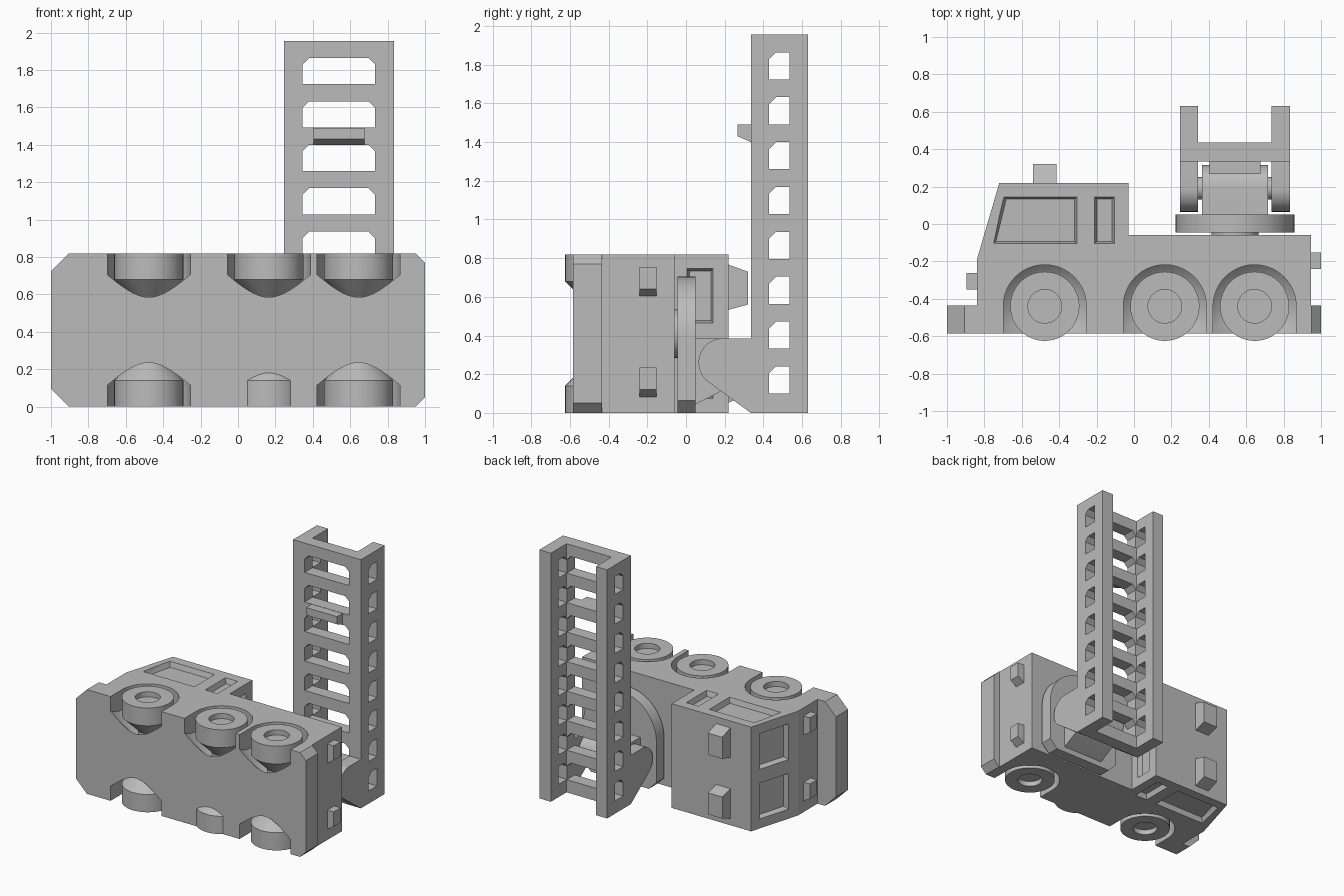
import bpy, bmesh, math
from mathutils import Vector

cube = bpy.data.objects.get("Cube")
if cube:
    bpy.data.objects.remove(cube, do_unlink=True)

grey = bpy.data.materials.new("plain grey")
grey.use_nodes = True
COLOUR = (0.5, 0.5, 0.5, 1)
grey.diffuse_color = COLOUR
grey.node_tree.nodes["Principled BSDF"].inputs["Base Color"].default_value = COLOUR

MID = 0.41        # centre of the vehicle's width
WIDTH = 2 * MID


def finish(name, bm, smooth=False):
    bmesh.ops.recalc_face_normals(bm, faces=bm.faces[:])
    mesh = bpy.data.meshes.new(name)
    bm.to_mesh(mesh)
    bm.free()
    mesh.materials.append(grey)
    obj = bpy.data.objects.new(name, mesh)
    bpy.context.collection.objects.link(obj)
    if smooth:
        activate(obj)
        bpy.ops.object.shade_smooth_by_angle(angle=math.radians(30))
    return obj


def activate(obj):
    bpy.ops.object.select_all(action='DESELECT')
    obj.select_set(True)
    bpy.context.view_layer.objects.active = obj


def add_prism(bm, pts, axis, a, b):
    """Extrude a 2D outline along x, y or z from a to b."""
    place = {'x': lambda p, t: (t, p[0], p[1]),
             'y': lambda p, t: (p[0], t, p[1]),
             'z': lambda p, t: (p[0], p[1], t)}[axis]
    low = [bm.verts.new(place(p, a)) for p in pts]
    high = [bm.verts.new(place(p, b)) for p in pts]
    bm.faces.new(low)
    bm.faces.new(high)
    for i in range(len(pts)):
        j = (i + 1) % len(pts)
        bm.faces.new((low[i], low[j], high[j], high[i]))


def prism(name, pts, axis, a, b, smooth=False):
    bm = bmesh.new()
    add_prism(bm, pts, axis, a, b)
    return finish(name, bm, smooth)


def arc(cx, cy, r, start, end, n=24):
    angles = [math.radians(start + (end - start) * i / n) for i in range(n + 1)]
    return [(cx + r * math.cos(t), cy + r * math.sin(t)) for t in angles]


def boolean(obj, cutter, operation='DIFFERENCE'):
    mod = obj.modifiers.new("cut", 'BOOLEAN')
    mod.operation, mod.solver, mod.object = operation, 'EXACT', cutter
    activate(obj)
    bpy.ops.object.modifier_apply(modifier=mod.name)
    bpy.data.objects.remove(cutter, do_unlink=True)


def lathe(name, profile, x, y, side, n=48):
    """Revolve (radius, distance from mid-plane) around the width axis."""
    bm = bmesh.new()
    rings = []
    for r, h in profile:
        z = MID + side * h
        if r == 0:
            rings.append([bm.verts.new((x, y, z))] * n)
        else:
            rings.append([bm.verts.new((px, py, z)) for px, py in arc(x, y, r, 0, 360, n)[:-1]])
    for a, b in zip(rings, rings[1:]):
        for i in range(n):
            j = (i + 1) % n
            bm.faces.new(list(dict.fromkeys((a[i], a[j], b[j], b[i]))))
    return finish(name, bm, True)


def recess(body, pts, origin, u, v, normal, margin=0.037, depth=0.04):
    """Cut a window with sloped edges into a flat side."""
    origin, u, v, normal = (Vector(k) for k in (origin, u, v, normal))
    cu = (min(p[0] for p in pts) + max(p[0] for p in pts)) / 2
    cv = (min(p[1] for p in pts) + max(p[1] for p in pts)) / 2
    bm = bmesh.new()
    for m, d in ((margin, -depth), (-margin / 2, depth / 2)):
        for a, b in pts:
            a -= math.copysign(m, a - cu)
            b -= math.copysign(m, b - cv)
            bm.verts.new(origin + u * a + v * b + normal * d)
    bmesh.ops.convex_hull(bm, input=bm.verts[:])
    boolean(body, finish("window_cutter", bm))


def rect(a0, a1, b0, b1):
    return [(a0, b0), (a1, b0), (a1, b1), (a0, b1)]


# Cab and chassis in one side outline
body = prism("body", [(-0.84, -0.585), (-0.84, -0.19), (-0.72, 0.22), (-0.03, 0.22),
                      (-0.03, -0.06), (0.945, -0.06), (0.945, -0.585)], 'z', 0, WIDTH)

# Wheel arches with conical floors, and wheels
WHEEL_Y = -0.44
for x in (-0.477, 0.165, 0.645):
    for side in (1, -1):
        slot = arc(x, WHEEL_Y, 0.222, 0, 180, 32) + [(x - 0.222, -0.7), (x + 0.222, -0.7)]
        pocket = prism("arch_cutter", slot, 'z', MID, MID + side * 0.5)
        cone = lathe("cone_cutter", [(0, 0.03), (0.47, 0.5), (0.47, 0.52), (0, 0.52)],
                     x, WHEEL_Y, side)
        boolean(pocket, cone, 'INTERSECT')
        boolean(body, pocket)
        lathe("wheel", [(0, 0.02), (0.07, 0.02), (0.07, 0.155), (0.185, 0.27),
                        (0.185, 0.41), (0.09, 0.41), (0.09, 0.37), (0, 0.37)],
              x, WHEEL_Y, side)

# Side windows
for z, n in ((WIDTH, 1), (0, -1)):
    for pane in ([(-0.775, -0.13), (-0.28, -0.13), (-0.28, 0.17), (-0.72, 0.17)],
                 rect(-0.235, -0.08, -0.13, 0.17)):
        recess(body, pane, (0, 0, z), (1, 0, 0), (0, 1, 0), (0, 0, n))

# Windscreen panes and rear cab windows
slope = Vector((0.12, 0.41, 0)).normalized()
for z0, z1 in ((0.05, 0.38), (0.44, 0.77)):
    recess(body, rect(0.06, 0.375, z0, z1), (-0.84, -0.19, 0), slope, (0, 0, 1),
           (-slope.y, slope.x, 0))
    recess(body, rect(-0.02, 0.165, z0, z1), (-0.03, 0, 0), (0, 1, 0), (0, 0, 1), (1, 0, 0))

# Bumpers with chamfered ends
for name, inner, outer, c in (("front_bumper", -0.84, -1, 0.095), ("rear_bumper", 0.945, 1, 0.05)):
    mid = outer - math.copysign(c, outer)
    prism(name, [(inner, 0), (mid, 0), (outer, c), (outer, WIDTH - c), (mid, WIDTH), (inner, WIDTH)],
          'y', -0.585, -0.435)

# Headlights, tail lights and roof beacons
for z in (0.08, 0.6):
    for name, a, b, y in (("headlight", -0.83, -0.895, -0.35), ("tail_light", 0.94, 1, -0.24)):
        prism(name, [(a, z), (b, z + 0.04), (b, z + 0.155), (a, z + 0.155)], 'y', y, y + 0.087)
for s in (1, -1):
    prism("roof_beacon", [(0.21, MID + s * h) if i in (0, 3) else (0.32, MID + s * h)
                          for i, h in enumerate((0.12, 0.15, 0.32, 0.36))], 'x', -0.54, -0.415)

# Turntable: round above, straight sides and chamfered foot below
LX = 0.54
prism("turntable", arc(LX, 0.387, 0.317, 0, 180, 48)
      + [(LX - 0.317, 0.065), (LX - 0.252, 0), (LX + 0.252, 0), (LX + 0.317, 0.065)],
      'y', -0.045, 0.05, True)
prism("turntable_collar", arc(LX, MID, 0.125, 0, 360, 40)[:-1], 'y', -0.08, -0.03, True)

# Pedestal with hinge pin
prism("pedestal", [(0.04, 0.04), (0.16, 0.1)] + arc(0.19, 0.26, 0.125, -45, 90) + [(0.04, 0.385)],
      'x', 0.363, 0.717, True)
prism("hinge_pin", arc(0.19, 0.26, 0.06, 0, 360, 32)[:-1], 'x', 0.3, 0.78, True)

# Ladder channel with rung openings and rail holes
ladder = prism("ladder", [(0.245, 0.335), (0.835, 0.335), (0.835, 0.63), (0.735, 0.63),
                          (0.735, 0.435), (0.343, 0.435), (0.343, 0.63), (0.245, 0.63)],
               'z', 0, 1.955)
rungs, holes = bmesh.new(), bmesh.new()
for k in range(8):
    z = 0.1 + 0.232 * k
    t = z + 0.14
    c = 0.035
    add_prism(rungs, [(0.345, z), (0.733, z), (0.733, t - c), (0.733 - c, t),
                      (0.345 + c, t), (0.345, t - c)], 'y', 0.3, 0.5)
    add_prism(holes, [(0.43, z), (0.535, z), (0.535, t), (0.43 + c, t), (0.43, t - c)], 'x', 0.2, 0.9)
boolean(ladder, finish("rung_cutter", rungs))
boolean(ladder, finish("hole_cutter", holes))

# Hinge arms at the ladder foot
for x0, x1 in ((0.245, 0.343), (0.735, 0.835)):
    prism("hinge_arm", [(0.335, 0), (0.335, 0.385)] + arc(0.19, 0.26, 0.125, 90, 233),
          'x', x0, x1, True)

# Small catch on the ladder face
prism("ladder_catch", [(0.34, 1.49), (0.267, 1.49), (0.267, 1.43), (0.34, 1.398)],
      'x', 0.405, 0.675)
